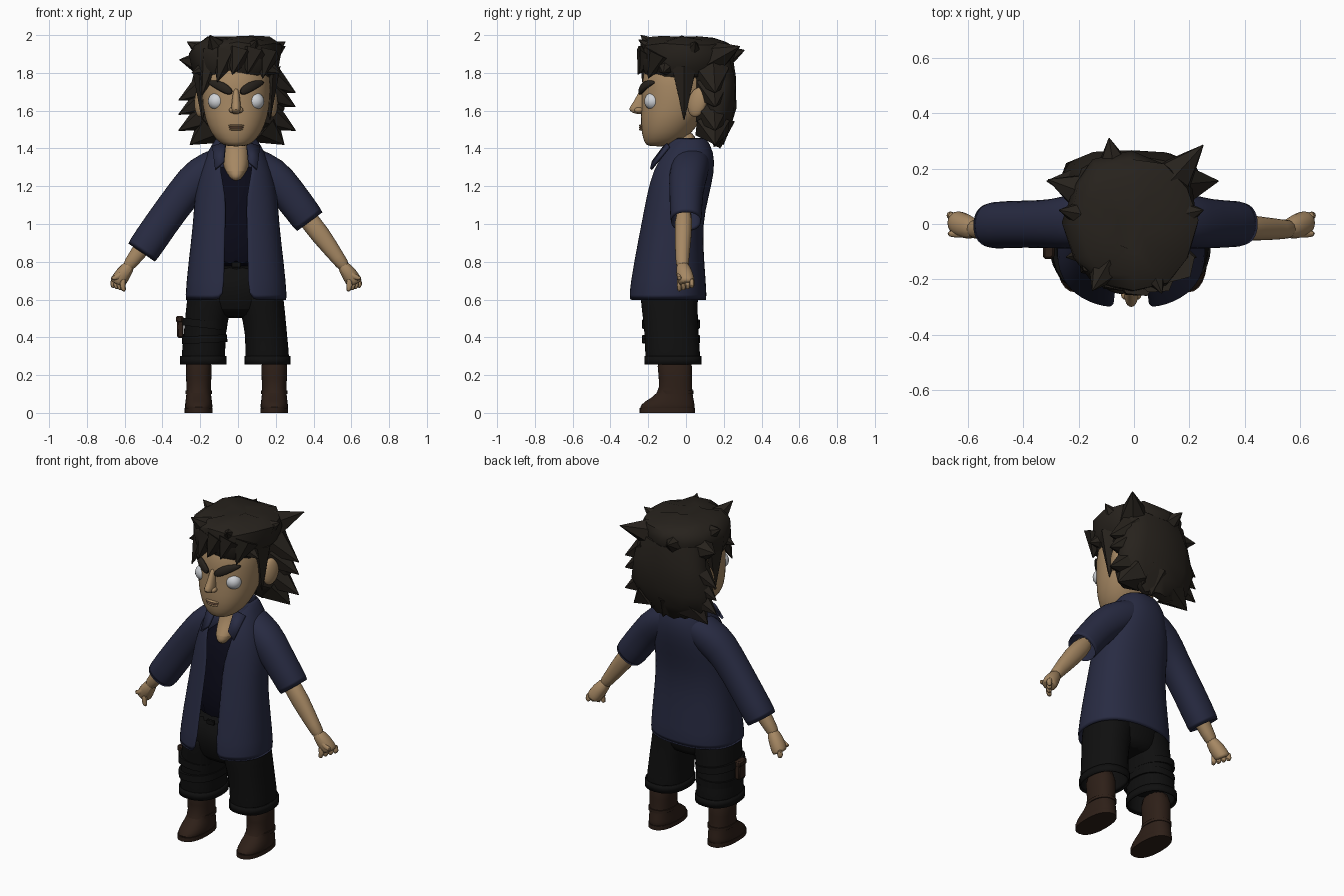
import bpy, bmesh, math, random
from mathutils import Vector, Matrix

if "Cube" in bpy.data.objects:
    bpy.data.objects.remove(bpy.data.objects["Cube"])
random.seed(4)


def mat(name, *c):
    m = bpy.data.materials.new(name)
    m.diffuse_color = (*c, 1)
    m.use_nodes = True
    m.node_tree.nodes["Principled BSDF"].inputs["Base Color"].default_value = m.diffuse_color
    return m


SKIN, BLUE = mat("skin", .38, .245, .125), mat("blue_cloth", .021, .024, .055)
HAIR, BLACK = mat("hair", .020, .016, .012), mat("black_cloth", .005, .005, .005)
NAVY, BROWN = mat("navy_cloth", .003, .003, .009), mat("leather", .027, .014, .009)
WHITE, LIP = mat("eye_white", .62, .64, .67), mat("lip", .25, .13, .075)
CX = -.01  # body axis


def finish(name, bm, m, sub=0, thick=0, angle=40):
    bmesh.ops.recalc_face_normals(bm, faces=bm.faces)
    me = bpy.data.meshes.new(name)
    bm.to_mesh(me)
    bm.free()
    o = bpy.data.objects.new(name, me)
    bpy.context.collection.objects.link(o)
    me.materials.append(m)
    if thick:
        md = o.modifiers.new("thick", 'SOLIDIFY')
        md.thickness, md.offset = thick, 0
    if sub:
        md = o.modifiers.new("smooth", 'SUBSURF')
        md.levels = md.render_levels = sub
    bpy.ops.object.select_all(action='DESELECT')
    o.select_set(True)
    bpy.context.view_layer.objects.active = o
    bpy.ops.object.shade_smooth_by_angle(angle=math.radians(angle))
    return o


def tube(name, st, m, n=16, sub=1, power=.9, flat=False, caps=True, thick=0, jitter=0, angle=40):
    """Skin stations (x, y, z, ru, rv[, front gap]); flat keeps the rings horizontal."""
    bm, rows = bmesh.new(), []
    P = [Vector(s[:3]) for s in st]
    gaps = len(st[0]) > 5

    def f(t):
        return math.copysign(abs(t) ** power, t)
    for i, s in enumerate(st):
        u = Vector((1, 0, 0))
        if not flat:
            u = Vector((0, 1, 0)).cross(P[min(i + 1, len(P) - 1)] - P[max(i - 1, 0)]).normalized()
        a0 = math.asin((s[5] / s[3]) ** (1 / power)) if gaps else 0
        row = []
        for j in range(n + gaps):
            a = a0 + (math.tau - 2 * a0) * j / n
            p = P[i] + u * s[3] * f(math.sin(a)) - Vector((0, s[4] * f(math.cos(a)), 0))
            row.append(bm.verts.new(p + Vector([random.uniform(-jitter, jitter) for _ in range(3)])))
        rows.append(row)
    for r, q in zip(rows, rows[1:]):
        for j in range(n):
            k = (j + 1) % len(r)
            bm.faces.new((r[j], r[k], q[k], q[j]))
    if caps and not gaps:
        bm.faces.new(rows[0])
        bm.faces.new(rows[-1])
    return finish(name, bm, m, sub, thick, angle)


def body(name, rows, m, n=16, **k):
    """Skin level rows (z, half width, y front, y back[, gap]) about the body axis."""
    st = [(CX, (r[2] + r[3]) / 2, r[0], r[1], (r[3] - r[2]) / 2, *r[4:]) for r in rows]
    return tube(name, st, m, n, flat=True, **k)


def band(name, x, y, z, h, rx, ry, m):
    return tube(name, [(x, y, z, rx, ry), (x, y, z + h, rx, ry)], m, 24, 0, .85, True)


def ball(name, loc, rad, m, rx=0, rz=0):
    bm = bmesh.new()
    bmesh.ops.create_uvsphere(bm, u_segments=20, v_segments=12, radius=1)
    R = Matrix.Rotation(rx, 4, 'X') @ Matrix.Rotation(rz, 4, 'Z')
    bm.transform(Matrix.Translation(loc) @ R @ Matrix.Diagonal((*rad, 1)))
    return finish(name, bm, m)


def box(name, loc, size, m):
    bm = bmesh.new()
    bmesh.ops.create_cube(bm, size=1)
    bm.transform(Matrix.Translation(loc) @ Matrix.Diagonal((*size, 1)))
    bmesh.ops.bevel(bm, geom=bm.edges[:], offset=min(size) * .2, segments=1, affect='EDGES')
    return finish(name, bm, m)


# Open shirt, undershirt, hips, neck
body("shirt", [(.59, .268, -.308, .108, .06), (.8, .247, -.275, .09, .06), (1, .222, -.235, .08, .055),
               (1.15, .215, -.207, .115, .05), (1.28, .19, -.185, .145, .085), (1.38, .145, -.13, .143, .08),
               (1.455, .1, -.06, .1, .065)], BLUE, 24, power=.85, thick=.014)
body("collar", [(1.345, .135, -.16, .13, .075), (1.46, .1, -.08, .1, .055)], BLUE, thick=.012)
body("undershirt", [(.74, .22, -.25, .07), (1, .2, -.212, .065), (1.2, .185, -.178, .11), (1.33, .12, -.1, .11)], NAVY)
body("neck", [(1.22, .025, -.175, 0), (1.28, .065, -.175, .03), (1.35, .075, -.11, .06), (1.5, .064, -.08, .06)], SKIN, sub=2)
body("hips", [(.5, .13, -.17, .03), (.54, .2, -.23, .06), (.64, .235, -.257, .075), (.8, .22, -.245, .07)], BLACK)
box("buckle", (CX, -.25, .785), (.05, .015, .03), BLACK)

# Paired parts: arms, legs, face
for s, side in ((-1, "right"), (1, "left")):
    def M(rows, dx=CX):
        return [(s * r[0] + dx, *r[1:]) for r in rows]

    bm = bmesh.new()
    bm.faces.new([bm.verts.new(p) for p in M([(.055, -.1, 1.43), (.125, -.09, 1.41), (.11, -.185, 1.29), (.065, -.175, 1.33)])])
    finish(side + "_lapel", bm, BLUE, thick=.014)

    # One sleeve is longer than the other
    sleeve = [(.06, .03, 1.335, .08, .095), (.19, .012, 1.26, .1, .1), (.27, 0, 1.175, .086, .083), (.395, 0, 1.005, .085, .08)]
    if s < 0:
        sleeve.append((.505, -.005, .842, .086, .082))
    tube(side + "_sleeve", M(sleeve), BLUE, caps=False, thick=.012)
    tube(side + "_forearm", M([(.33, -.01, 1.09, .055, .05), (.45, -.015, .94, .057, .048),
                               (.545, -.02, .81, .037, .036), (.58, -.018, .765, .035, .036)]), SKIN, 12)
    tube(side + "_palm", M([(.55, -.02, .8, .03, .032), (.6, -.008, .735, .045, .05), (.627, .004, .69, .045, .046),
                            (.632, .005, .68, .04, .042)]), SKIN, 10)
    for i in range(5):  # last one is the thumb
        x, y, z = (.594 + .017 * i, -.035 + .022 * i, .715) if i < 4 else (.595, -.035, .755)
        t = -.004 if i < 4 else .07
        tube(f"{side}_finger_{i}", M([(x, y, z, .016, .015), (x + .012 + t / 4, y, z - .04, .018, .016),
                                      (x + t, y, z - .075 + .008 * i, .013, .012)]), SKIN, 8)

    # Trouser leg with cuff
    tube(side + "_trouser_leg", M([(.17, -.068, .255, .116, .145), (.165, -.076, .42, .104, .138), (.142, -.087, .55, .116, .145),
                                   (.127, -.09, .64, .12, .15)], -.014), BLACK, flat=True, caps=False, thick=.012, power=.85)
    tube(side + "_cuff", [(s * .17 - .014, -.068, z, .118, .147) for z in (.255, .3)], BLACK, 24, 0, .85, True, False, .008)

    # Boot
    bx = s * .2 - .008
    tube(side + "_boot", [(bx, y, z, w, l) for z, w, y, l in (
        (0, .07, -.1, .145), (.03, .075, -.1, .15), (.06, .072, -.09, .136), (.1, .065, -.055, .09),
        (.17, .067, -.054, .087), (.33, .076, -.065, .104))], BROWN, flat=True, power=.85)
    band(side + "_sole", bx, -.1, 0, .025, .074, .147, BROWN)
    band(side + "_boot_band", bx, -.053, .1, .018, .07, .092, BROWN)

    # Eye, brow, ear
    ball(side + "_eye", (s * .102 + CX, -.176, 1.65), (.047, .045, .046), WHITE)
    tube(side + "_brow", M([(.02, -.243, 1.69, .014, .012), (.05, -.238, 1.712, .028, .017), (.1, -.214, 1.74, .028, .02),
                            (.152, -.165, 1.752, .007, .01)]), HAIR, 8)
    ball(side + "_ear", (s * .19 + CX, .06, 1.645), (.027, .052, .08), SKIN, -.25, -s * .35)
    ball(side + "_nostril", (s * .02 + CX, -.25, 1.603), (.018, .024, .015), SKIN)

# Straps and pouch on one leg
for z, tilt in ((.47, .12), (.39, -.05)):
    o = band("leg_strap", 0, -.08, -.02, .04, .12, .154, BLACK)
    o.location = (-.177, 0, z)
    o.rotation_euler.y = tilt
box("pouch", (-.305, -.09, .455), (.035, .065, .115), BROWN)
box("pouch_flap", (-.31, -.09, .495), (.036, .072, .035), BROWN)

# Head, nose, lips
body("head", [(1.41, .05, -.205, -.08), (1.43, .09, -.22, -.03), (1.48, .136, -.238, .03), (1.57, .172, -.243, .1),
              (1.66, .182, -.234, .14), (1.8, .188, -.24, .15), (1.91, .13, -.17, .1)], SKIN, 20, power=.95)
body("nose", [(1.725, .014, -.24, -.2), (1.64, .024, -.28, -.2), (1.605, .028, -.314, -.2), (1.58, .02, -.27, -.2)],
     SKIN, 12, sub=2)
for i, c in enumerate((SKIN, LIP, SKIN)):
    ball("lip", (CX, -.236, 1.521 - .01 * i), (.042 - .003 * i, .013, .007), c)

# Hair: faceted crown and back mass
body("hair_crown", [(1.77, .19, -.2, .18), (1.83, .225, -.243, .235), (1.9, .243, -.245, .255), (1.955, .23, -.235, .24),
                    (1.98, .17, -.19, .16), (1.985, .06, -.1, .06)], HAIR, 12, sub=0, jitter=.013, angle=50)
body("hair_back", [(1.88, .2, 0, .25), (1.76, .24, .05, .272), (1.6, .255, .075, .265), (1.5, .21, .1, .23),
                   (1.42, .09, .14, .19)], HAIR, 12, sub=0, jitter=.013, angle=50)

# Hair locks: flattened tapering clumps that grow out of the hair masses
locks = bmesh.new()


def lock(base, tip, r):
    b, t = Vector(base), Vector(tip)
    rot = (t - b).to_track_quat('Z', 'Y').to_matrix().to_4x4()
    bmesh.ops.create_cone(locks, cap_ends=True, segments=6, radius1=r, radius2=.002, depth=(t - b).length,
                          matrix=Matrix.Translation((b + t) / 2) @ rot)


for s in (-1, 1):
    for i in range(4):  # tiers of side locks, lowest first
        z = 1.42 + .075 * i + .03 * (i > 1) + .02 * s * (i > 1)
        lock((s * .14, .14, z + .09), (s * (.31 - .06 * (i == 0)) + CX / 2, .155, z), .1)
    lock((s * .1, .02, 1.87), (s * .26 + CX, .05, 1.965), .11)     # crown side
    lock((s * .08, -.09, 1.86), (s * .235 + CX, -.12, 1.8), .1)    # temple
    lock((s * .16 + CX, -.01, 1.83), (s * .18 + CX, -.01, 1.55), .075)  # sideburn
    lock((s * .07, .17, 1.56), (s * .1, .19, 1.44), .08)           # nape
for i in range(5):  # fringe sweeping round the forehead
    x = -.175 + .08 * i
    y = -.255 + 2.6 * x * x
    lock((x * .85 + .02, y + .06, 1.9), (x - .015, y, 1.8 - 2.6 * (x - .04) ** 2), .08)
lock((.1, .12, 1.87), (.25, .285, 1.94), .11)
lock((-.06, .12, 1.86), (-.09, .31, 1.92), .12)
lock((-.12, .09, 1.84), (-.31, .16, 1.87), .12)
lock((-.07, -.1, 1.87), (-.15, -.24, 2), .11)
lock((.04, -.1, 1.88), (.1, -.25, 1.975), .1)
lock((0, .16, 1.53), (.03, .18, 1.4), .1)
finish("hair_locks", locks, HAIR, angle=40)
